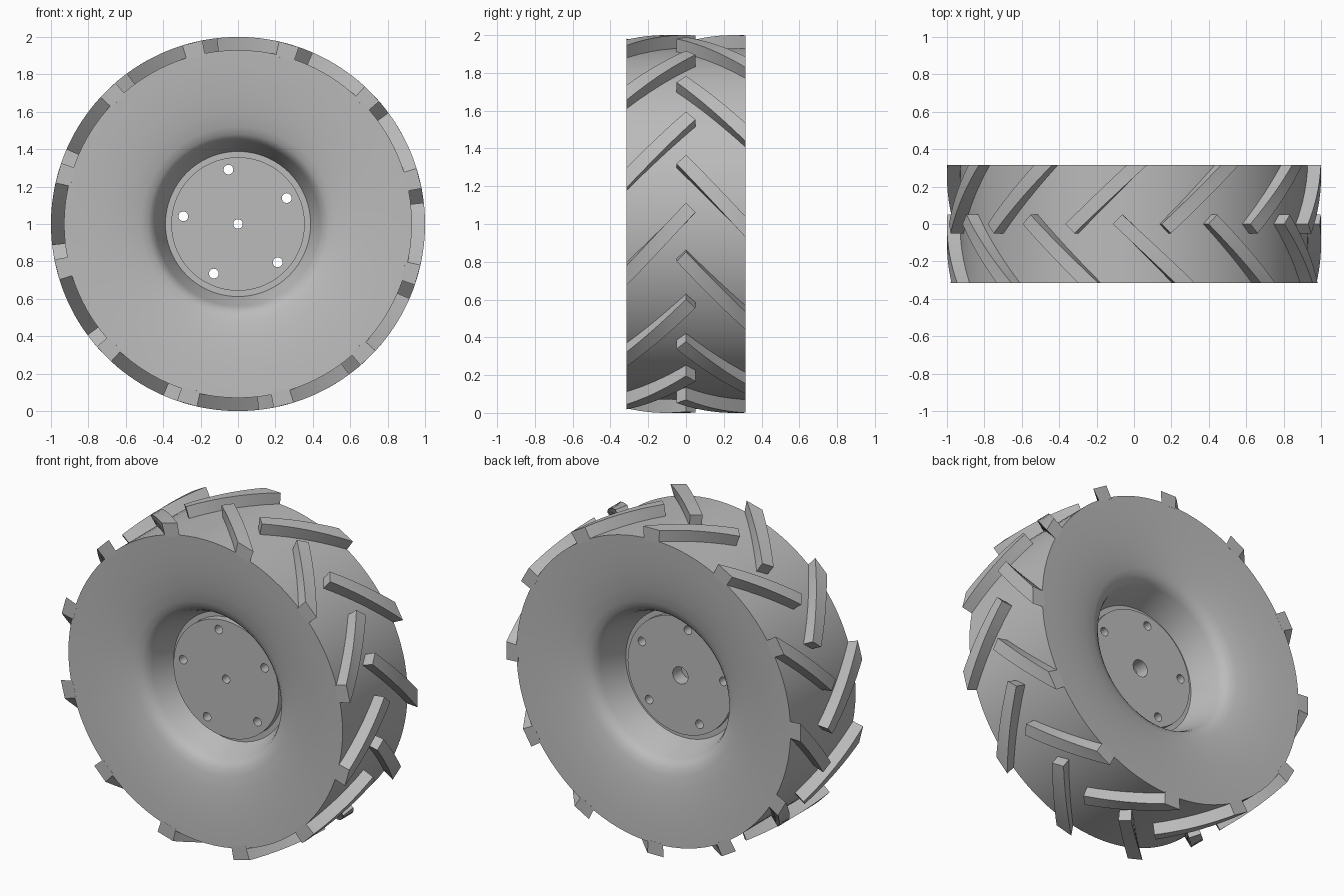
import bpy, bmesh
from math import sin, cos, pi, radians

cube = bpy.data.objects.get("Cube")
if cube:
    bpy.data.objects.remove(cube, do_unlink=True)

grey = bpy.data.materials.new("plain_grey")
grey.use_nodes = True
grey.diffuse_color = (0.5, 0.5, 0.5, 1)
grey.node_tree.nodes["Principled BSDF"].inputs["Base Color"].default_value = (0.5, 0.5, 0.5, 1)

HALF = 0.315      # half width of the wheel
TREAD = 0.93      # tyre radius without lugs
LUGS = 12         # lugs on each side


def polar(r, y, angle):
    """Point around the axle, which runs along y at height 1."""
    return (r * cos(angle), y, 1 + r * sin(angle))


def finish(name, bm):
    bmesh.ops.recalc_face_normals(bm, faces=bm.faces)
    mesh = bpy.data.meshes.new(name)
    bm.to_mesh(mesh)
    bm.free()
    mesh.materials.append(grey)
    obj = bpy.data.objects.new(name, mesh)
    bpy.context.collection.objects.link(obj)
    return obj


def select(obj):
    bpy.ops.object.select_all(action='DESELECT')
    obj.select_set(True)
    bpy.context.view_layer.objects.active = obj


def smooth(obj):
    select(obj)
    bpy.ops.object.shade_smooth_by_angle(angle=radians(32))


def bridge(bm, rings):
    """Join each ring of vertices to the next."""
    for a, b in zip(rings, rings[1:]):
        n = len(a)
        for i in range(n):
            j = (i + 1) % n
            bm.faces.new((a[i], a[j], b[j], b[i]))


def lathe(name, profile, steps=96):
    """Turn a closed (radius, y) profile around the axle."""
    bm = bmesh.new()
    rings = [[bm.verts.new(polar(r, y, 2 * pi * k / steps)) for r, y in profile]
             for k in range(steps)]
    bridge(bm, rings + rings[:1])
    return finish(name, bm)


def rod(name, r, y0, y1, x=0, z=1, steps=32):
    """Solid cylinder along y."""
    bm = bmesh.new()
    rings = [[bm.verts.new((x + r * cos(2 * pi * k / steps), y, z + r * sin(2 * pi * k / steps)))
              for k in range(steps)] for y in (y0, y1)]
    bridge(bm, rings)
    for ring in rings:
        bm.faces.new(ring)
    return finish(name, bm)


# Tyre: dished sidewalls rolling over into a funnel around the hub
wall = [(0.44, 0.2), (0.455, 0.23), (0.48, 0.252), (0.52, 0.267),
        (0.6, 0.285), (0.7, 0.299), (0.82, 0.31), (TREAD, HALF)]
front = [(0.345, -0.07), (0.388, -0.07)] + [(r, -y) for r, y in wall]
back = [(r, y) for r, y in reversed(wall)] + [(0.388, 0.03), (0.345, 0.03)]
smooth(lathe("tyre", front + back))

# Hub disc with bolt holes and a wider socket at the back
hub = rod("hub", 0.357, -0.115, 0.055, steps=96)
cutters = [rod("axle_hole", 0.025, -0.3, 0.3), rod("axle_socket", 0.052, -0.03, 0.3)]
for k in range(5):
    x, _, z = polar(0.295, 0, radians(100 + 72 * k))
    cutters.append(rod("bolt_hole", 0.026, -0.3, 0.3, x, z))
for cutter in cutters:
    cutter.hide_render = True
    select(hub)
    mod = hub.modifiers.new("hole", 'BOOLEAN')
    mod.operation = 'DIFFERENCE'
    mod.solver = 'EXACT'
    mod.object = cutter
    bpy.ops.object.modifier_apply(modifier=mod.name)
    bpy.data.objects.remove(cutter, do_unlink=True)
smooth(hub)


# Slanted lugs, wrapped round the tread and square-cut past the middle
def lugs(name, side, offset, steps=10):
    bm = bmesh.new()
    for k in range(LUGS):
        rings = []
        for i in range(steps + 1):
            t = i / steps
            turn = 360 / LUGS * k + offset
            upper = (-HALF + HALF * t, radians(turn + 17.3 + 19.2 * t))
            lower = (-HALF + (HALF + 0.05) * t, radians(turn + 11 + 22.6 * t))
            corners = [(0.92, upper), (1, upper), (1, lower), (0.92, lower)]
            rings.append([bm.verts.new(polar(r, -side * y, a)) for r, (y, a) in corners])
        bridge(bm, rings)
        bm.faces.new(rings[0])
        bm.faces.new(rings[-1])
    smooth(finish(name, bm))


lugs("front_lugs", -1, 0)
lugs("back_lugs", 1, -15)
